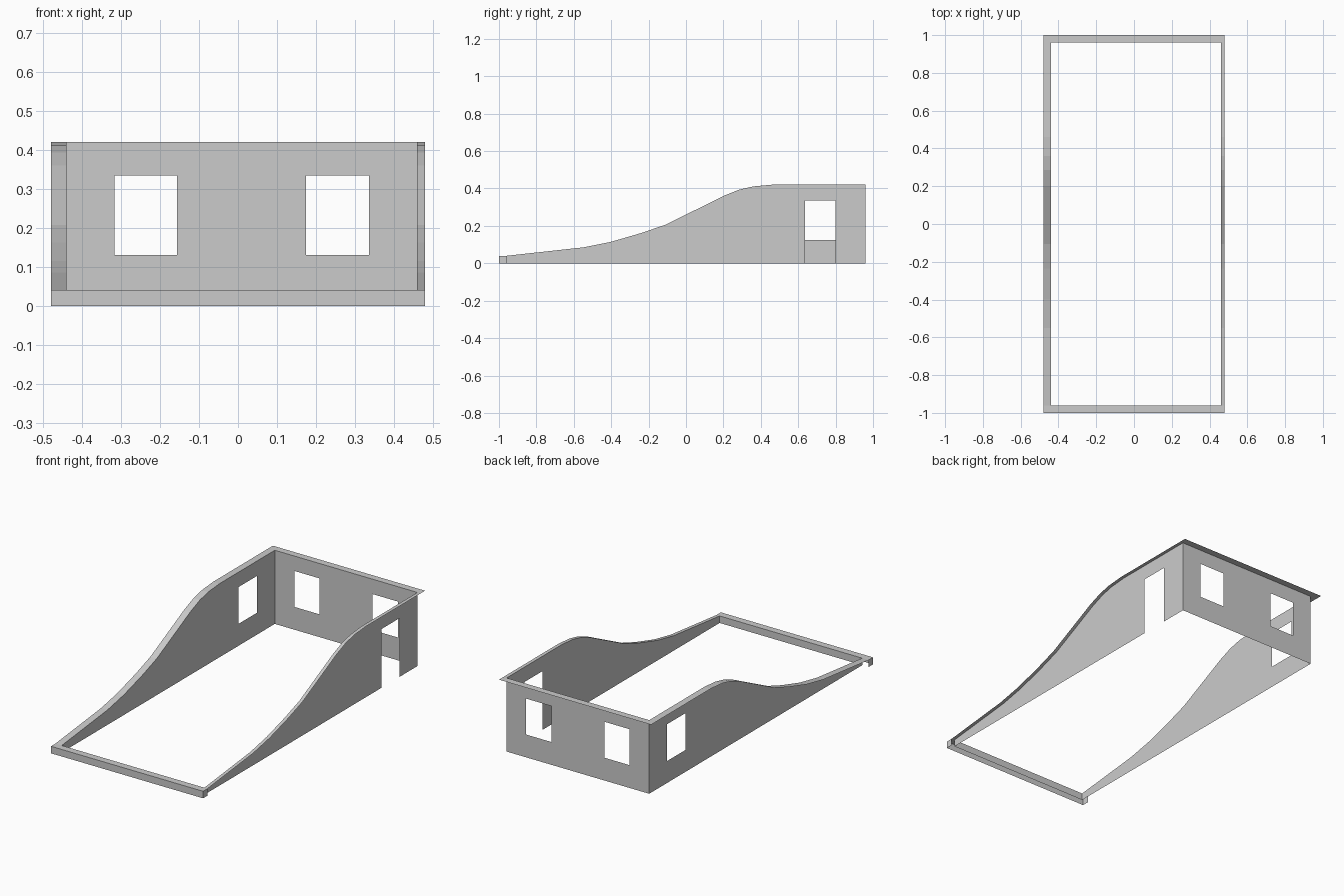
import bpy, bmesh

if "Cube" in bpy.data.objects:
    bpy.data.objects.remove(bpy.data.objects["Cube"])

# Outer rim and the thin wall planes set inside it
RIM_X, RIM_Y = 0.48, 1.0
WALL_L, WALL_R, WALL_Y = -0.44, 0.46, 0.96
LOW, TOP, HEAD, SILL = 0.04, 0.42, 0.335, 0.13

# Side wall top edge (y, z)
PROFILE = [(-0.96, LOW), (-0.55, 0.085), (-0.40, 0.115), (-0.235, 0.163),
           (-0.105, 0.208), (0.10, 0.31), (0.20, 0.36), (0.285, 0.394),
           (0.36, 0.411), (0.46, TOP), (0.96, TOP)]


def make_object(name, quads):
    bm = bmesh.new()
    for quad in quads:
        bm.faces.new([bm.verts.new(p) for p in quad])
    bmesh.ops.remove_doubles(bm, verts=bm.verts, dist=0.0001)
    bmesh.ops.recalc_face_normals(bm, faces=bm.faces)
    mesh = bpy.data.meshes.new(name)
    bm.to_mesh(mesh)
    bm.free()
    obj = bpy.data.objects.new(name, mesh)
    bpy.context.collection.objects.link(obj)
    return obj


def height(profile, t):
    for (a, za), (b, zb) in zip(profile, profile[1:]):
        if a <= t <= b:
            return za + (zb - za) * (t - a) / (b - a)


def wall(name, profile, openings, place):
    """Sheet under a profile with openings (start, end, sill, head)."""
    stations = sorted({t for t, _ in profile} | {t for o in openings for t in o[:2]})
    quads = []
    for a, b in zip(stations, stations[1:]):
        za, zb = height(profile, a), height(profile, b)
        spans = [(0, 0, za, zb)]
        for start, end, sill, head in openings:
            if start <= a and b <= end:
                spans = [(0, 0, sill, sill), (head, head, za, zb)]
        for la, lb, ha, hb in spans:
            if ha > la:
                quads.append([place(a, la), place(b, lb), place(b, hb), place(a, ha)])
    return make_object(name, quads)


def flat(x0, x1, y0, y1, z):
    return [(x0, y0, z), (x1, y0, z), (x1, y1, z), (x0, y1, z)]


# Side walls: window on the left, doorway on the right
wall("left_wall", PROFILE, [(0.635, 0.80, SILL - 0.005, HEAD)], lambda t, z: (WALL_L, t, z))
wall("right_wall", PROFILE, [(0.635, 0.80, 0, HEAD)], lambda t, z: (WALL_R, t, z))

# Back wall with two windows
wall("back_wall", [(WALL_L, TOP), (WALL_R, TOP)],
     [(-0.317, -0.157, SILL, HEAD), (0.175, 0.336, SILL, HEAD)],
     lambda t, z: (t, WALL_Y, z))

# Overhanging cap strips along the wall tops
for name, x0, x1 in (("left_cap", -RIM_X, WALL_L), ("right_cap", WALL_R, RIM_X)):
    make_object(name, [[(x0, a, za), (x1, a, za), (x1, b, zb), (x0, b, zb)]
                       for (a, za), (b, zb) in zip(PROFILE, PROFILE[1:])])
make_object("back_cap", [flat(-RIM_X, RIM_X, WALL_Y, RIM_Y, TOP)])

# Front sill: low bar, open underneath
sill = [flat(-RIM_X, RIM_X, -RIM_Y, -WALL_Y, LOW)]
for y, x0, x1 in ((-RIM_Y, -RIM_X, RIM_X), (-WALL_Y, WALL_L, WALL_R)):
    sill.append([(x0, y, 0), (x1, y, 0), (x1, y, LOW), (x0, y, LOW)])
for x in (-RIM_X, RIM_X):
    sill.append([(x, -RIM_Y, 0), (x, -WALL_Y, 0), (x, -WALL_Y, LOW), (x, -RIM_Y, LOW)])
make_object("front_sill", sill)
